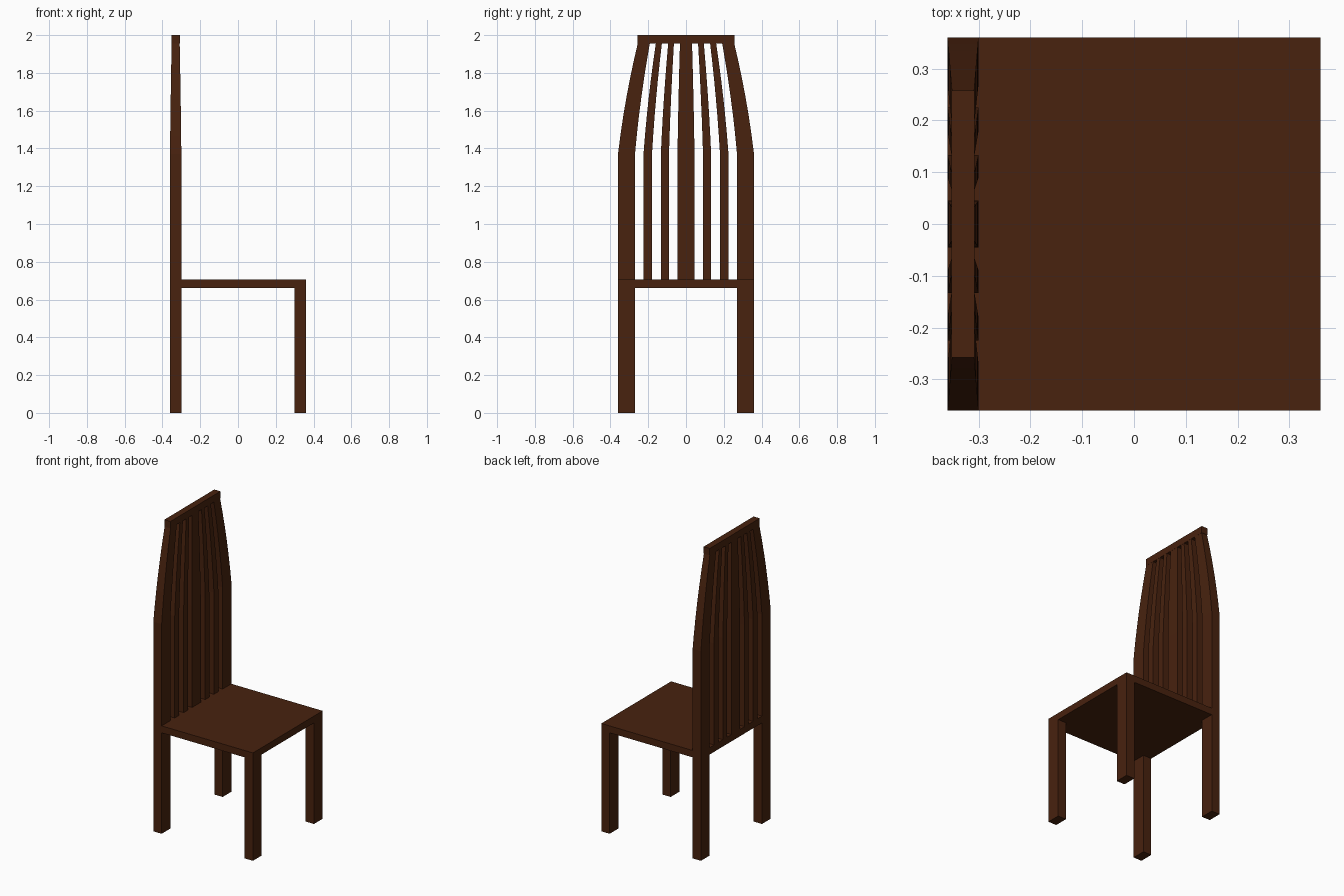
import bpy, bmesh

if "Cube" in bpy.data.objects:
    bpy.data.objects.remove(bpy.data.objects["Cube"])

wood = bpy.data.materials.new("dark brown wood")
wood.diffuse_color = (0.065, 0.016, 0.0045, 1)
wood.use_nodes = True
wood.node_tree.nodes["Principled BSDF"].inputs["Base Color"].default_value = wood.diffuse_color

BACK_X = -0.33                      # centre plane of the backrest
SEAT_LOW, SEAT_TOP = 0.66, 0.705
BEND, BACK_TOP = 1.37, 1.955        # where the back starts and stops tapering


def finish(bm, name):
    bmesh.ops.recalc_face_normals(bm, faces=bm.faces)
    mesh = bpy.data.meshes.new(name)
    bm.to_mesh(mesh)
    bm.free()
    mesh.materials.append(wood)
    obj = bpy.data.objects.new(name, mesh)
    bpy.context.collection.objects.link(obj)
    return obj


def loft(name, sections):
    """Skin rectangles (x0, x1, y0, y1, z) into a closed bar."""
    bm = bmesh.new()
    rings = [[bm.verts.new((x, y, z)) for x, y in
              ((x0, y0), (x1, y0), (x1, y1), (x0, y1))]
             for x0, x1, y0, y1, z in sections]
    for low, high in zip(rings, rings[1:]):
        for i in range(4):
            j = (i + 1) % 4
            bm.faces.new((low[i], low[j], high[j], high[i]))
    bm.faces.new(rings[0][::-1])
    bm.faces.new(rings[-1])
    return finish(bm, name)


def box(name, x0, x1, y0, y1, z0, z1):
    return loft(name, [(x0, x1, y0, y1, z) for z in (z0, z1)])


def back_bar(name, y0, y1, steps=6):
    """Upright bar, straight to the bend, then curving in and thinning."""
    levels = [(SEAT_TOP, 1.0)]
    for i in range(steps + 1):
        t = i / steps
        levels.append((BEND + t * (BACK_TOP - BEND), 1 - 0.19 * t - 0.10 * t * t))
    return loft(name, [(BACK_X - 0.03 * s, BACK_X + 0.03 * s, y0 * s, y1 * s, z)
                       for z, s in levels])


# Seat board
box("seat", -0.36, 0.36, -0.36, 0.36, SEAT_LOW, SEAT_TOP)

# Legs, posts and slats, mirrored across y
for side, word in ((-1, "left"), (1, "right")):
    def span(a, b):
        return sorted((side * a, side * b))
    box(f"front_leg_{word}", 0.30, 0.36, *span(0.27, 0.36), 0, SEAT_LOW)
    box(f"back_leg_{word}", -0.36, -0.30, *span(0.27, 0.36), 0, SEAT_LOW)
    back_bar(f"back_post_{word}", *span(0.27, 0.36))
    back_bar(f"outer_slat_{word}", *span(0.18, 0.225))
    back_bar(f"inner_slat_{word}", *span(0.09, 0.133))

# Wide middle slat and top rail
back_bar("centre_slat", -0.045, 0.045)
box("top_rail", BACK_X - 0.022, BACK_X + 0.022, -0.258, 0.258, BACK_TOP, 2.0)
